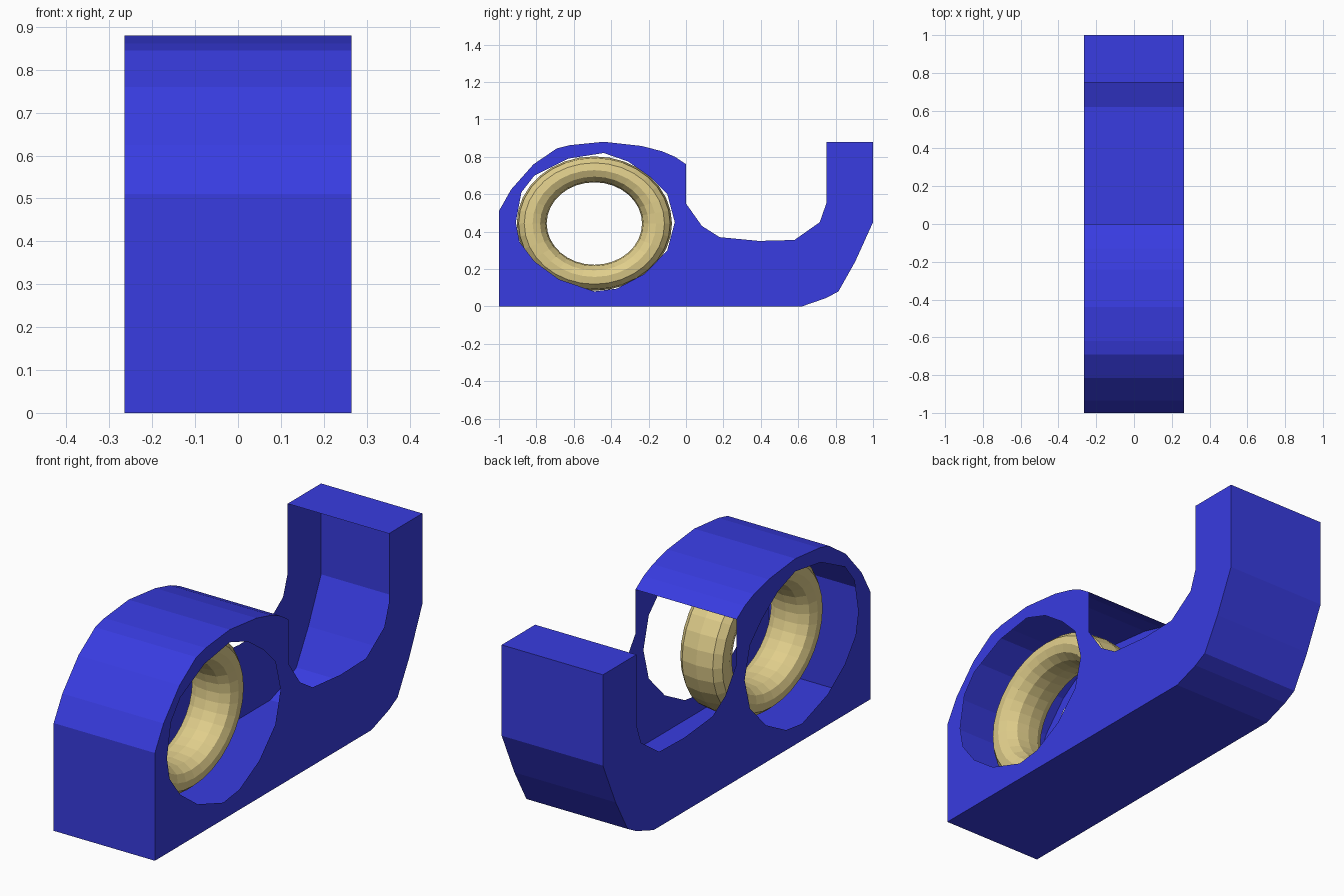
import bpy, bmesh, math

if "Cube" in bpy.data.objects:
    bpy.data.objects.remove(bpy.data.objects["Cube"])

HALF = 0.265  # half width of the body


def material(name, rgb):
    m = bpy.data.materials.new(name)
    m.diffuse_color = (*rgb, 1)
    m.use_nodes = True
    m.node_tree.nodes["Principled BSDF"].inputs["Base Color"].default_value = m.diffuse_color
    return m


def add_object(name, bm, mat):
    me = bpy.data.meshes.new(name)
    bm.to_mesh(me)
    bm.free()
    ob = bpy.data.objects.new(name, me)
    bpy.context.collection.objects.link(ob)
    me.materials.append(mat)
    return ob


blue = material("blue_plastic", (0.04, 0.045, 0.75))
gold = material("tape_yellow", (0.75, 0.62, 0.26))

# Side outline (y, z): the outer path is covered, the trough is left open
outer = [(0, .76), (-.06, .80), (-.13, .83), (-.24, .858), (-.44, .88),
         (-.62, .862), (-.69, .845), (-.815, .76), (-.935, .625), (-1, .51),
         (-1, 0), (.62, 0), (.75, .045), (.815, .08), (.905, .24),
         (1, .45), (1, .88), (.75, .88)]
trough = [(.75, .55), (.715, .45), (.58, .355), (.39, .35), (.18, .37),
          (.085, .43), (0, .55)]
hole = [(-.44, .82), (-.31, .775), (-.19, .69), (-.10, .6), (-.06, .45),
        (-.10, .3), (-.22, .175), (-.37, .095), (-.49, .08), (-.68, .145),
        (-.81, .24), (-.89, .345), (-.91, .45), (-.88, .61), (-.81, .7),
        (-.63, .79)]


# Two thin side walls with the roll opening
def side_wall(bm, x):
    edges = []
    for loop in (outer + trough, hole):
        vs = [bm.verts.new((x, y, z)) for y, z in loop]
        edges += [bm.edges.new((vs[i - 1], vs[i])) for i in range(len(vs))]
    made = bmesh.ops.triangle_fill(bm, use_beauty=True, edges=edges)["geom"]
    for f in made:
        if isinstance(f, bmesh.types.BMFace):
            f.normal_update()
            if f.normal.x * x < 0:
                f.normal_flip()


bm = bmesh.new()
side_wall(bm, -HALF)
side_wall(bm, HALF)

# Outer shell strip joining the walls
left = [bm.verts.new((-HALF, y, z)) for y, z in outer]
right = [bm.verts.new((HALF, y, z)) for y, z in outer]
for i in range(len(outer) - 1):
    bm.faces.new((left[i], left[i + 1], right[i + 1], right[i]))
bmesh.ops.remove_doubles(bm, verts=bm.verts, dist=1e-4)
add_object("dispenser_body", bm, blue)

# Roll: rounded ring section (radius, x) mirrored and swept around an ellipse
half = [(.415, 0), (.405, .08), (.375, .11), (.33, .116), (.29, .10),
        (.262, .06), (.255, 0)]
section = half + [(r, -x) for r, x in half[-2:0:-1]]
SEG = 32
bm = bmesh.new()
rings = []
for s in range(SEG):
    a = 2 * math.pi * s / SEG
    rings.append([bm.verts.new((x, -.49 + r * math.cos(a),
                                .443 + .865 * r * math.sin(a)))
                  for r, x in section])
for s in range(SEG):
    p, q = rings[s - 1], rings[s]
    for i in range(len(section)):
        bm.faces.new((p[i - 1], p[i], q[i], q[i - 1]))
bmesh.ops.recalc_face_normals(bm, faces=bm.faces)
add_object("tape_roll", bm, gold)
